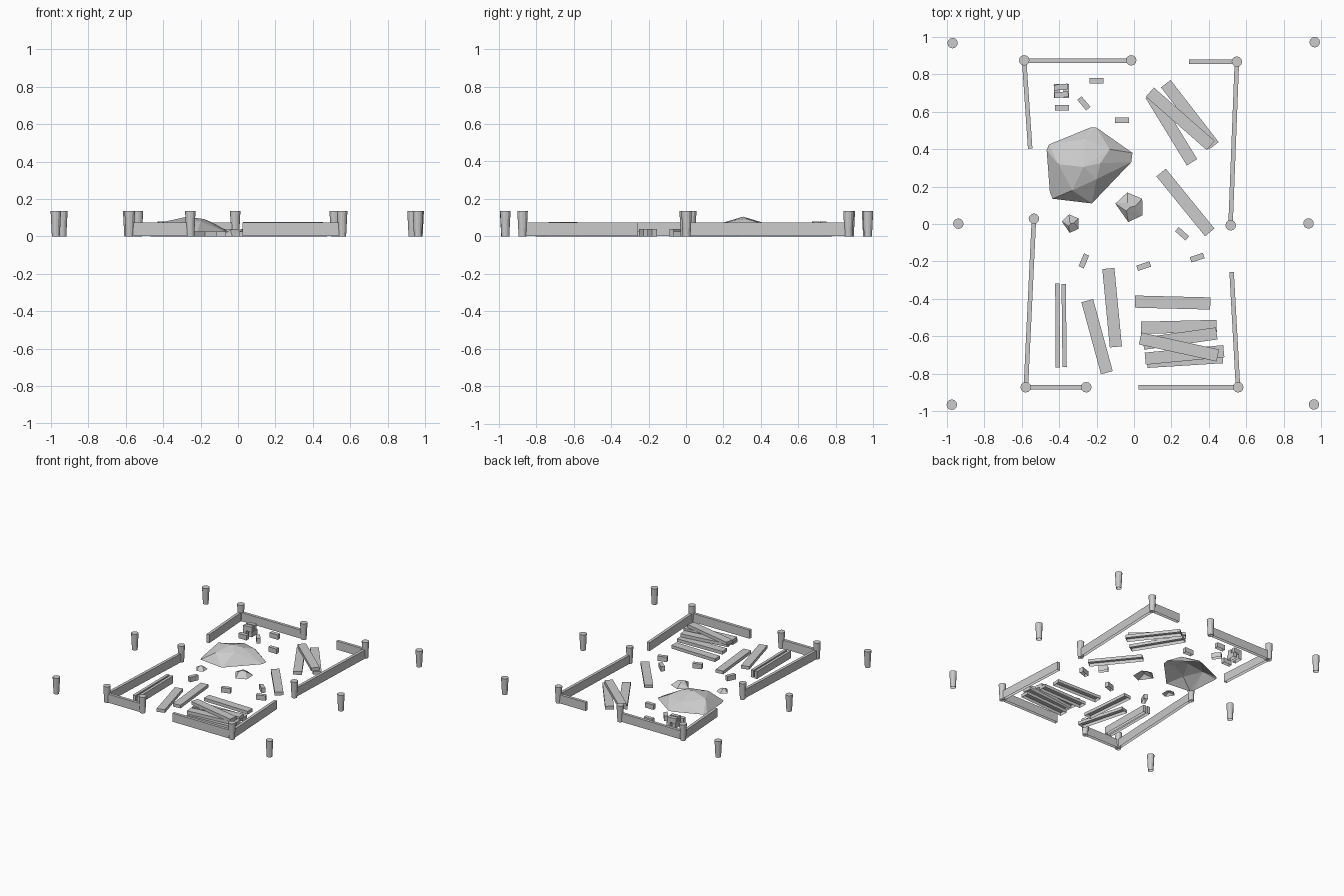
import bpy, bmesh, math
from mathutils import Vector, Matrix


def finish(name, bm, z_open):
    # ground-facing undersides are left open
    under = [f for f in bm.faces if f.normal.z < -0.9 and f.calc_center_median().z < z_open + 0.004]
    bmesh.ops.delete(bm, geom=under, context='FACES_ONLY')
    me = bpy.data.meshes.new(name)
    bm.to_mesh(me)
    bm.free()
    ob = bpy.data.objects.new(name, me)
    bpy.context.collection.objects.link(ob)
    return ob


def bar(name, a, b, width, z0, z1):
    """Box running from plan point a to plan point b."""
    a, b = Vector(a), Vector(b)
    d, c = b - a, (a + b) / 2
    bm = bmesh.new()
    m = (Matrix.Translation((c.x, c.y, (z0 + z1) / 2))
         @ Matrix.Rotation(math.atan2(d.y, d.x), 4, 'Z')
         @ Matrix.Diagonal((d.length, width, z1 - z0, 1)))
    bmesh.ops.create_cube(bm, size=1, matrix=m)
    bm.normal_update()
    return finish(name, bm, z0)


def post(x, y):
    bm = bmesh.new()
    bmesh.ops.create_cone(bm, cap_ends=True, segments=12, radius1=0.021, radius2=0.028,
                          depth=0.135, matrix=Matrix.Translation((x, y, 0.0675)))
    bm.normal_update()
    return finish("post", bm, 0)


def rock(name, pts):
    bm = bmesh.new()
    for p in pts:
        bm.verts.new(p)
    r = bmesh.ops.convex_hull(bm, input=bm.verts[:])
    bmesh.ops.recalc_face_normals(bm, faces=bm.faces[:])
    bm.normal_update()
    return finish(name, bm, 0)


# outer marker posts and wall posts
for p in [(-0.97, 0.967), (0.966, 0.972), (-0.939, 0.002), (0.933, 0.003), (-0.974, -0.966), (0.962, -0.965),
          (-0.587, 0.875), (-0.015, 0.875), (0.55, 0.868), (-0.535, 0.028), (0.517, -0.007),
          (-0.579, -0.873), (-0.255, -0.873), (0.557, -0.873)]:
    post(*p)

# broken perimeter walls
for a, b in [((-0.587, 0.872), (-0.015, 0.872)), ((0.295, 0.868), (0.55, 0.868)),
             ((0.55, 0.868), (0.516, -0.007)), ((-0.587, 0.872), (-0.555, 0.403)),
             ((-0.535, 0.028), (-0.578, -0.873)), ((-0.579, -0.874), (-0.255, -0.874)),
             ((0.025, -0.874), (0.557, -0.874)), ((0.522, -0.257), (0.556, -0.873))]:
    bar("wall", a, b, 0.024, 0.003, 0.073)

# planks: start, end, stacking level
T = 0.026
for a, b, lvl in [((0.005, -0.415), (0.408, -0.425), 0),
                  ((0.037, -0.555), (0.442, -0.545), 0), ((0.05, -0.64), (0.442, -0.585), 1),
                  ((0.07, -0.737), (0.474, -0.712), 0), ((0.06, -0.72), (0.48, -0.68), 1),
                  ((0.033, -0.612), (0.448, -0.703), 2),
                  ((0.09, 0.69), (0.31, 0.33), 0), ((0.085, 0.705), (0.41, 0.42), 1),
                  ((0.17, 0.75), (0.427, 0.418), 0),
                  ((0.145, 0.275), (0.405, -0.045), 0),
                  ((-0.137, -0.238), (-0.097, -0.657), 0), ((-0.25, -0.41), (-0.145, -0.795), 0)]:
    bar("plank", a, b, 0.065, lvl * T, lvl * T + T)

# two planks standing on edge
bar("edge_plank", (-0.41, -0.318), (-0.407, -0.768), 0.023, 0, 0.06)
bar("edge_plank", (-0.376, -0.322), (-0.371, -0.765), 0.023, 0, 0.06)

# bricks: x, y, angle, base height
for x, y, ang, z in [(-0.385, 0.622, 0, 0), (-0.268, 0.645, -50, 0), (-0.2, 0.765, 0, 0),
                     (-0.065, 0.555, 0, 0), (0.257, -0.052, -42, 0), (0.052, -0.225, 18, 0),
                     (0.338, -0.18, 18, 0), (-0.268, -0.197, 67, 0),
                     (-0.412, 0.711, 90, 0), (-0.362, 0.711, 90, 0),
                     (-0.391, 0.732, 6, 0.04), (-0.388, 0.691, 6, 0.04)]:
    h = Vector((math.cos(math.radians(ang)), math.sin(math.radians(ang)))) * 0.037
    c = Vector((x, y))
    bar("brick", c - h, c + h, 0.03, z, z + 0.04)

# large boulder
rock("boulder", [(-0.467, 0.395, 0), (-0.455, 0.425, 0), (-0.235, 0.515, 0), (-0.2, 0.515, 0),
                 (-0.008, 0.38, 0), (-0.015, 0.33, 0), (-0.225, 0.11, 0), (-0.435, 0.135, 0),
                 (-0.45, 0.17, 0), (-0.405, 0.32, 0.076), (-0.27, 0.305, 0.105), (-0.18, 0.325, 0.092),
                 (-0.13, 0.4, 0.07), (-0.26, 0.455, 0.06), (-0.33, 0.18, 0.068), (-0.2, 0.24, 0.08)])

# two small stones
for cx, cy, r, h in [(-0.022, 0.09, 0.08, 0.04), (-0.338, 0.002, 0.05, 0.028)]:
    base = [(cx + r * math.cos(t), cy + r * math.sin(t), 0) for t in (0.6, 1.75, 2.9, 4.6, 5.7)]
    top = [(cx + 0.35 * r * math.cos(t), cy + 0.35 * r * math.sin(t), h * 0.85) for t in (0.2, 2.0, 4.0)]
    rock("stone", base + top + [(cx, cy, h)])
